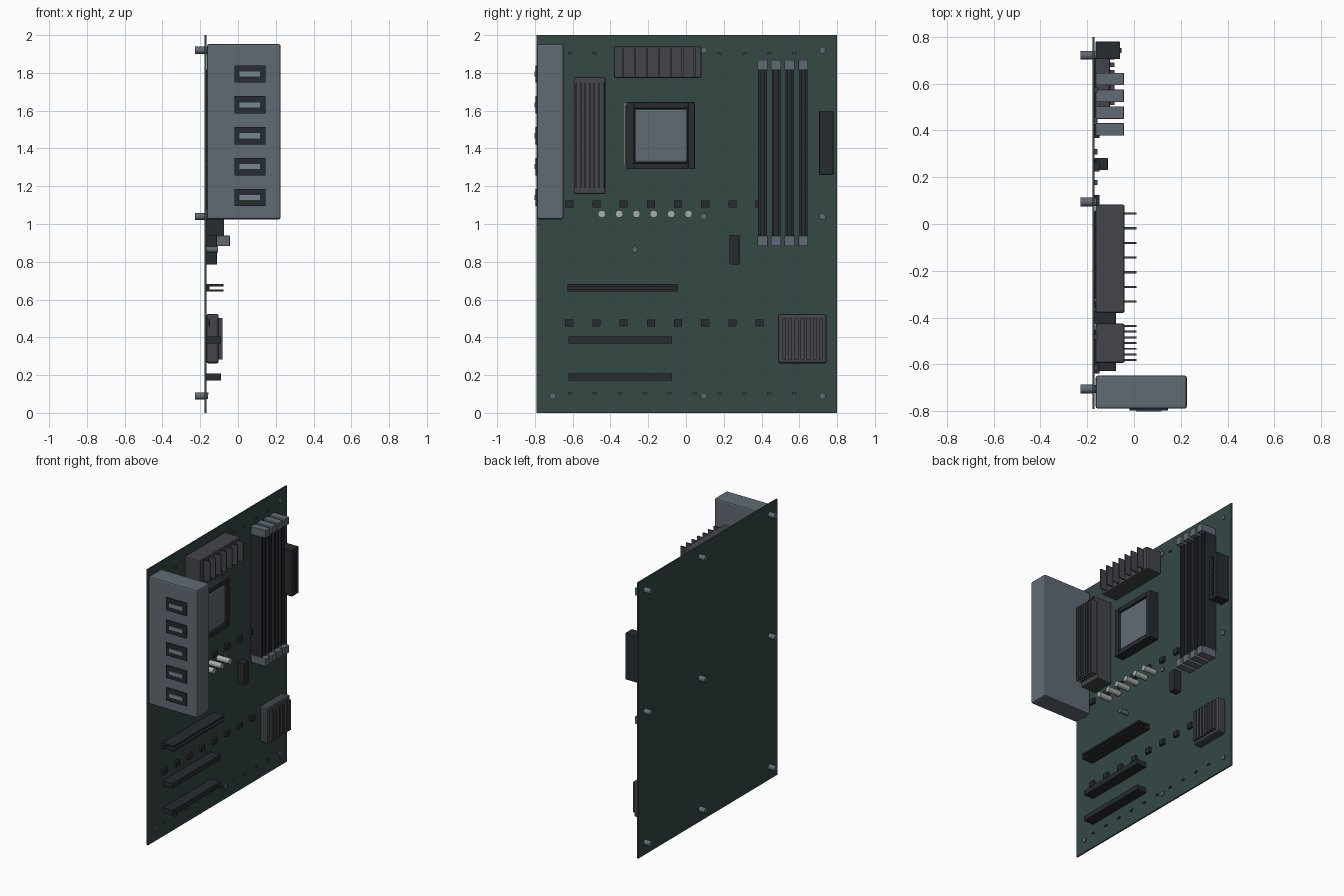
import bpy, bmesh, math
from mathutils import Matrix

if "Cube" in bpy.data.objects:
    bpy.data.objects.remove(bpy.data.objects["Cube"])

FACE = -0.168          # component side of the board


def mat(name, c):
    m = bpy.data.materials.new(name)
    m.diffuse_color = (*c, 1)
    m.use_nodes = True
    m.node_tree.nodes["Principled BSDF"].inputs["Base Color"].default_value = m.diffuse_color
    return m


GREEN = mat("board_green", (0.035, 0.065, 0.06))
DARK = mat("dark_plastic", (0.02, 0.024, 0.03))
FIN = mat("fin_metal", (0.055, 0.06, 0.07))
STEEL = mat("steel", (0.12, 0.145, 0.175))
SLOT = mat("port_metal", (0.18, 0.25, 0.27))
LIGHT = mat("light_metal", (0.4, 0.42, 0.42))


def finish(name, bm, m, bevel=0.0):
    me = bpy.data.meshes.new(name)
    bm.to_mesh(me)
    bm.free()
    ob = bpy.data.objects.new(name, me)
    bpy.context.collection.objects.link(ob)
    me.materials.append(m)
    if bevel:
        b = ob.modifiers.new("bevel", "BEVEL")
        b.width, b.segments = bevel, 2
    return ob


def add_box(bm, x, y, z):
    """x, y, z are (low, high) pairs."""
    ctr = Matrix.Translation([(a + b) / 2 for a, b in (x, y, z)])
    size = Matrix.Diagonal([b - a for a, b in (x, y, z)] + [1])
    bmesh.ops.create_cube(bm, size=1, matrix=ctr @ size)


def boxes(name, m, items, bevel=0.0):
    bm = bmesh.new()
    for it in items:
        add_box(bm, *it)
    return finish(name, bm, m, bevel)


def pegs(name, m, x, places, r, segs=16):
    """Cylinders along x at the given (y, z) places."""
    bm = bmesh.new()
    for y, z in places:
        mx = Matrix.Translation(((x[0] + x[1]) / 2, y, z)) @ Matrix.Rotation(math.pi / 2, 4, 'Y')
        bmesh.ops.create_cone(bm, cap_ends=True, segments=segs, radius1=r, radius2=r,
                              depth=x[1] - x[0], matrix=mx)
    ob = finish(name, bm, m)
    bpy.context.view_layer.objects.active = ob
    ob.select_set(True)
    bpy.ops.object.shade_smooth_by_angle(angle=math.radians(40))
    ob.select_set(False)


def mid(c, w):
    return (c - w / 2, c + w / 2)


# circuit board
boxes("circuit_board", GREEN, [((-0.178, FACE), (-0.792, 0.8), (0, 2))])

# mounting hardware on both sides of the board
holes = [(y, z) for y in (-0.706, 0.094, 0.722) for z in (0.09, 1.04, 1.92)]
pegs("standoffs", STEEL, (-0.228, -0.176), holes, 0.019)
pegs("screw_heads", STEEL, (-0.17, -0.16), holes, 0.017)
pegs("card_standoff", STEEL, (-0.17, -0.105), [(-0.27, 0.865)], 0.016)

# rear connector shroud and its ports
boxes("port_shroud", STEEL, [((-0.164, 0.226), (-0.79, -0.648), (1.025, 1.952))], 0.01)
pz = [1.14 + 0.1635 * i for i in range(5)]
boxes("port_frames", DARK, [(mid(0.063, 0.165), (-0.798, -0.77), mid(z, 0.092)) for z in pz])
boxes("port_slots", SLOT, [(mid(0.063, 0.108), (-0.803, -0.78), mid(z, 0.027)) for z in pz])

# voltage heatsinks with thin fins
boxes("side_heatsink", FIN, [((-0.164, -0.04), (-0.594, -0.426), (1.159, 1.778))], 0.008)
boxes("side_heatsink_fins", FIN,
      [((-0.045, 0.01), mid(-0.582 + 0.0243 * i, 0.008), (1.19, 1.747)) for i in range(7)])
boxes("top_heatsink", FIN, [((-0.164, -0.04), (-0.38, 0.083), (1.772, 1.94))], 0.008)
boxes("top_heatsink_fins", FIN,
      [((-0.045, 0.01), mid(-0.332 + 0.0628 * i, 0.009), (1.782, 1.93)) for i in range(7)])

# chipset heatsink
boxes("chipset_heatsink", FIN, [((-0.168, -0.102), (0.487, 0.745), (0.262, 0.524))], 0.012)
boxes("chipset_fins", FIN,
      [((-0.106, -0.083), mid(0.52 + 0.0323 * i, 0.02), (0.282, 0.502)) for i in range(7)])

# processor socket: frame, lid and lever
sx = (-0.17, -0.098)
boxes("socket_frame", DARK, [
    (sx, (-0.315, -0.275), (1.29, 1.645)), (sx, (0.012, 0.047), (1.29, 1.645)),
    (sx, (-0.275, 0.012), (1.29, 1.322)), (sx, (-0.275, 0.012), (1.612, 1.645))], 0.003)
boxes("socket_base", DARK, [((-0.17, -0.13), (-0.28, 0.02), (1.3, 1.63))])
boxes("processor_lid", STEEL, [((-0.135, -0.105), (-0.272, 0.008), (1.325, 1.61))], 0.012)
boxes("socket_lever", LIGHT, [((-0.12, -0.11), (-0.329, -0.319), (1.31, 1.638)),
                              ((-0.17, -0.11), (-0.329, -0.319), (1.31, 1.32)),
                              ((-0.12, -0.11), (-0.329, -0.31), (1.63, 1.64))])

# memory slots: two rails with a groove, clips at both ends
for i in range(4):
    y = 0.405 + 0.0717 * i
    z = (0.935, 1.817)
    boxes(f"memory_slot_{i + 1}", DARK, [
        ((-0.168, -0.12), mid(y, 0.03), z),
        ((-0.168, -0.075), mid(y - 0.016, 0.013), z),
        ((-0.168, -0.075), mid(y + 0.016, 0.013), z)])
    boxes(f"memory_clips_{i + 1}", STEEL, [
        ((-0.164, -0.043), mid(y, 0.053), (0.883, 0.938)),
        ((-0.164, -0.043), mid(y, 0.053), (1.814, 1.868))], 0.003)

# expansion slots
boxes("long_expansion_slot", DARK, [
    ((-0.168, -0.15), (-0.628, -0.042), (0.642, 0.682)),
    ((-0.168, -0.077), (-0.628, -0.042), (0.642, 0.654)),
    ((-0.168, -0.077), (-0.628, -0.042), (0.67, 0.682))])
for n, z in (("middle", 0.386), ("lower", 0.19)):
    boxes(n + "_expansion_slot", DARK, [((-0.168, -0.09), (-0.622, -0.073), mid(z, 0.037))], 0.002)

# power connector with a column of sockets
boxes("power_connector", DARK, [((-0.164, -0.06), (0.705, 0.78), (1.26, 1.598))], 0.003)
boxes("power_sockets", DARK,
      [((-0.065, -0.054), mid(0.742, 0.022), mid(1.29 + 0.0253 * i, 0.014)) for i in range(12)])

# small header, capacitors and surface parts
boxes("front_header", DARK, [((-0.168, -0.112), (0.231, 0.282), (0.786, 0.942))], 0.002)
pegs("capacitors", LIGHT, (-0.17, -0.07), [(-0.446 + 0.0918 * i, 1.053) for i in range(6)], 0.02, 20)
boxes("chokes", DARK, [((-0.17, -0.148), mid(-0.618 + 0.144 * i, 0.043), mid(z, 0.037))
                       for i in range(8) for z in (1.106, 0.476)])
boxes("tiny_resistors", FIN, [((-0.17, -0.157), mid(-0.615 + 0.132 * i, 0.022), mid(z, 0.01))
                              for i in range(10) for z in (0.103, 1.903)])
